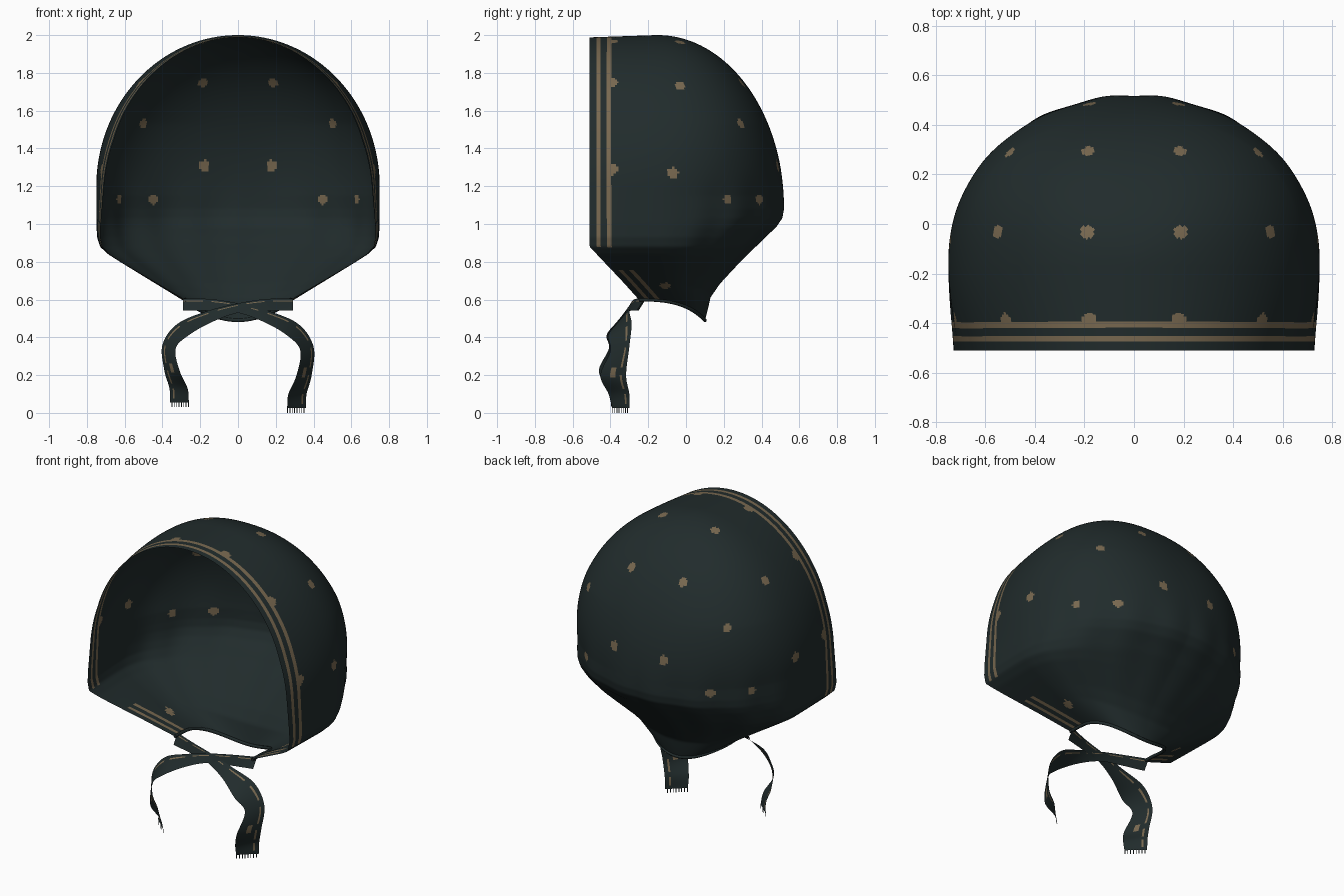
import bpy, bmesh, math
from mathutils import Vector
from mathutils.bvhtree import BVHTree

if "Cube" in bpy.data.objects:
    bpy.data.objects.remove(bpy.data.objects["Cube"])


def material(name, rgb):
    m = bpy.data.materials.new(name)
    m.diffuse_color = (*rgb, 1)
    m.use_nodes = True
    m.node_tree.nodes["Principled BSDF"].inputs["Base Color"].default_value = m.diffuse_color
    return m


CLOTH = material("dark_green_cloth", (0.015, 0.0245, 0.025))
TAN = material("tan_print", (0.19, 0.14, 0.08))


def lerp_table(table, z):
    """Piecewise linear lookup in rows of (key, value)."""
    if z <= table[0][0]:
        return table[0][1]
    for (a, va), (b, vb) in zip(table, table[1:]):
        if z <= b:
            return va + (vb - va) * (z - a) / (b - a)
    return table[-1][1]


def smooth(t):
    t = max(0.0, min(1.0, t))
    return t * t * (3 - 2 * t)


def finish(name, bm):
    me = bpy.data.meshes.new(name)
    bm.to_mesh(me)
    bm.free()
    me.materials.append(CLOTH)
    me.materials.append(TAN)
    ob = bpy.data.objects.new(name, me)
    bpy.context.collection.objects.link(ob)
    for p in me.polygons:
        p.use_smooth = True
    return ob


# Hood profile against height: half width, front edge, back centre line, roundness
WIDTH = [(0.6, 0.28), (0.7, 0.45), (0.8, 0.62), (0.84, 0.685), (0.88, 0.73), (0.93, 0.746), (1.0, 0.75)]
FRONT = [(0.6, -0.25), (0.7, -0.34), (0.8, -0.435), (0.88, -0.51)]
BACK = [(0.6, 0.10), (0.7, 0.13), (0.75, 0.18), (0.82, 0.275), (0.9, 0.385), (0.98, 0.475),
        (1.03, 0.51), (1.08, 0.52)]
MIDDLE = [(0.6, -0.12), (0.9, -0.15)]
RIM = [(0.8, 1.0), (0.9, 0.98), (1.2, 0.945), (1.45, 0.92)]
POWER = [(1.15, 2.03), (1.53, 2.35)]
STRIPE_CUTS = [0, 0.018, 0.036, 0.058, 0.075, 0.091, 0.116]
STRIPE_COLUMNS = (2, 5)
COLUMNS = 105


def half_ring(z):
    """One level of the hood, from the front edge round to the back centre."""
    w = lerp_table(WIDTH, z) if z < 1.2 else 0.75 * math.sqrt(max(0, 1 - ((z - 1.2) / 0.8) ** 2))
    yb = lerp_table(BACK, z) if z < 1.08 else -0.15 + 0.67 * math.sqrt(max(0, 1 - ((z - 1.08) / 0.92) ** 2))
    yf, ym = lerp_table(FRONT, z), lerp_table(MIDDLE, z)
    rim, n = lerp_table(RIM, z), lerp_table(POWER, z)
    path = []
    for i in range(20):
        t = i / 20
        path.append(Vector((w * (rim + (1 - rim) * math.sin(t * math.pi / 2)), yf + (ym - yf) * t, 0)))
    for i in range(121):
        a = math.pi / 2 * i / 120
        path.append(Vector((w * max(0, math.cos(a)) ** (2 / n), ym + (yb - ym) * math.sin(a) ** (2 / n), 0)))
    path[-1].x = 0
    run = [0]
    for p, q in zip(path, path[1:]):
        run.append(run[-1] + (q - p).length)
    total, last = run[-1], STRIPE_CUTS[-1]
    stops = STRIPE_CUTS + [last + (total - last) * k / COLUMNS for k in range(1, COLUMNS + 1)]
    out, k = [], 0
    for s in stops:
        while k < len(run) - 2 and run[k + 1] < s:
            k += 1
        f = (s - run[k]) / max(run[k + 1] - run[k], 1e-9)
        p = path[k].lerp(path[k + 1], min(1, f))
        u = s / total
        # soft gathers in the lower cloth, and the nape hanging lower
        fade = smooth((z - 0.6) / 0.25) * (1 - smooth((z - 0.95) / 0.4)) * smooth((u - 0.3) / 0.2)
        r = 1 + 0.009 * fade * math.cos(u * 34)
        drop = 0.11 * math.sin(min(1, u) * math.pi / 2) ** 3 * (1 - smooth((z - 0.6) / 0.35))
        sag = 0.012 * max(0, 1 - s / 0.35) * smooth((z - 1.4) / 0.5)
        out.append(Vector((p.x * r, p.y * r, z - drop - sag)))
    out[-1].x = 0
    return out


# Hood sheet, mirrored across the middle
levels = [0.6 + 0.6 * i / 65 for i in range(65)]
levels += [1.2 + 0.8 * math.sin(math.pi / 2 * i / 95) for i in range(96)]
bm = bmesh.new()
grid = [[bm.verts.new(p) for p in half_ring(z)] for z in levels]
for z, lo, hi in zip(levels, grid, grid[1:]):
    for j in range(len(lo) - 1):
        f = bm.faces.new((lo[j], lo[j + 1], hi[j + 1], hi[j]))
        # the two printed border lines, worn away at the corner
        f.material_index = 1 if j in STRIPE_COLUMNS and not 0.75 < z < 0.87 else 0

# Printed dots (centre, radius): faces close to each dot centre
DOTS = [(0.19, -0.03, 1.97, 0.028), (0.56, -0.03, 1.74, 0.028), (0.19, 0.31, 1.76, 0.028),
        (0.5, 0.29, 1.53, 0.026), (0.18, 0.49, 1.31, 0.03), (0.45, 0.39, 1.13, 0.028),
        (0.63, 0.22, 1.13, 0.024), (0.74, -0.07, 1.27, 0.03), (0.72, -0.39, 1.29, 0.032),
        (0.51, -0.39, 1.74, 0.032), (0.18, -0.39, 1.96, 0.032), (0.42, -0.11, 0.67, 0.03)]
tree = BVHTree.FromBMesh(bm)
centres = [(tree.find_nearest(Vector(d[:3]))[0], d[3]) for d in DOTS]
for f in bm.faces:
    c = f.calc_center_median()
    if any((c - d).length < r for d, r in centres):
        f.material_index = 1
bmesh.ops.remove_doubles(bm, verts=bm.verts, dist=0.00002)
hood = finish("hood", bm)
mirror = hood.modifiers.new("mirror", 'MIRROR')
mirror.use_clip = True


# Ribbon ties: centre points followed by half-width vectors
TIE = [(-0.29, -0.23, 0.575, 0.0, 0.02, 0.032), (-0.14, -0.275, 0.572, 0.0, 0.012, 0.03),
       (0.0, -0.30, 0.555, 0.0, 0.015, 0.025), (0.15, -0.33, 0.51, 0.01, 0.03, 0.03),
       (0.29, -0.35, 0.44, 0.03, 0.062, 0.03), (0.365, -0.35, 0.34, 0.035, 0.05, 0.01),
       (0.35, -0.385, 0.20, 0.04, 0.068, 0.0), (0.315, -0.355, 0.10, 0.048, 0.055, 0.0),
       (0.31, -0.345, 0.025, 0.05, 0.045, 0.0)]


def spline(pts, steps):
    """Catmull-Rom samples through the points."""
    p = [Vector(q) for q in pts]
    p = [p[0] * 2 - p[1]] + p + [p[-1] * 2 - p[-2]]
    out = []
    for a, b, c, d in zip(p, p[1:], p[2:], p[3:]):
        for i in range(steps):
            t = i / steps
            out.append((b * 2 + (c - a) * t + (a * 2 - b * 5 + c * 4 - d) * t * t
                        + (b * 3 - a - c * 3 + d) * t ** 3) * 0.5)
    return out + [p[-2]]


def ribbon(name, side, lift, forward):
    bm = bmesh.new()
    n = 24
    rows = []
    for s in spline(TIE, 10):
        low = 1 - smooth((s[2] - 0.1) / 0.4)
        mid = Vector((s[0], s[1] - forward, s[2] + lift * low))
        half = Vector(s[3:6])
        points = [mid + half * (2 * j / n - 1) for j in range(n + 1)]
        rows.append([bm.verts.new((p.x * side, p.y, p.z)) for p in points])
    for k, (a, b) in enumerate(zip(rows, rows[1:])):
        for j in range(n):
            f = bm.faces.new((a[j], a[j + 1], b[j + 1], b[j]))
            # broken printed line along the ribbon, with a spot on the tail
            line = j in (18, 19) and k % 10 < 7
            spot = 57 <= k <= 60 and 9 <= j <= 13
            f.material_index = 1 if line or spot else 0
    # frayed threads at the end
    end = rows[-1]
    for j in range(0, n, 3):
        lower = [bm.verts.new(v.co - Vector((0, 0, 0.025))) for v in (end[j + 1], end[j])]
        bm.faces.new((end[j], end[j + 1], *lower))
    return finish(name, bm)


ribbon("right_tie", 1, 0.0, 0.0)
ribbon("left_tie", -1, 0.03, 0.008)


# Rolled hem round the neck opening
hem_curve = bpy.data.curves.new("neck_hem", 'CURVE')
hem_curve.dimensions = '3D'
hem_curve.bevel_depth = 0.01
hem_curve.bevel_resolution = 2
half = half_ring(0.6)[::4]
loop = half + [Vector((-p.x, p.y, p.z)) for p in reversed(half)]
sp = hem_curve.splines.new('POLY')
sp.points.add(len(loop) - 1)
for pt, co in zip(sp.points, loop):
    pt.co = (*co, 1)
hem_curve.materials.append(CLOTH)
bpy.context.collection.objects.link(bpy.data.objects.new("neck_hem", hem_curve))
